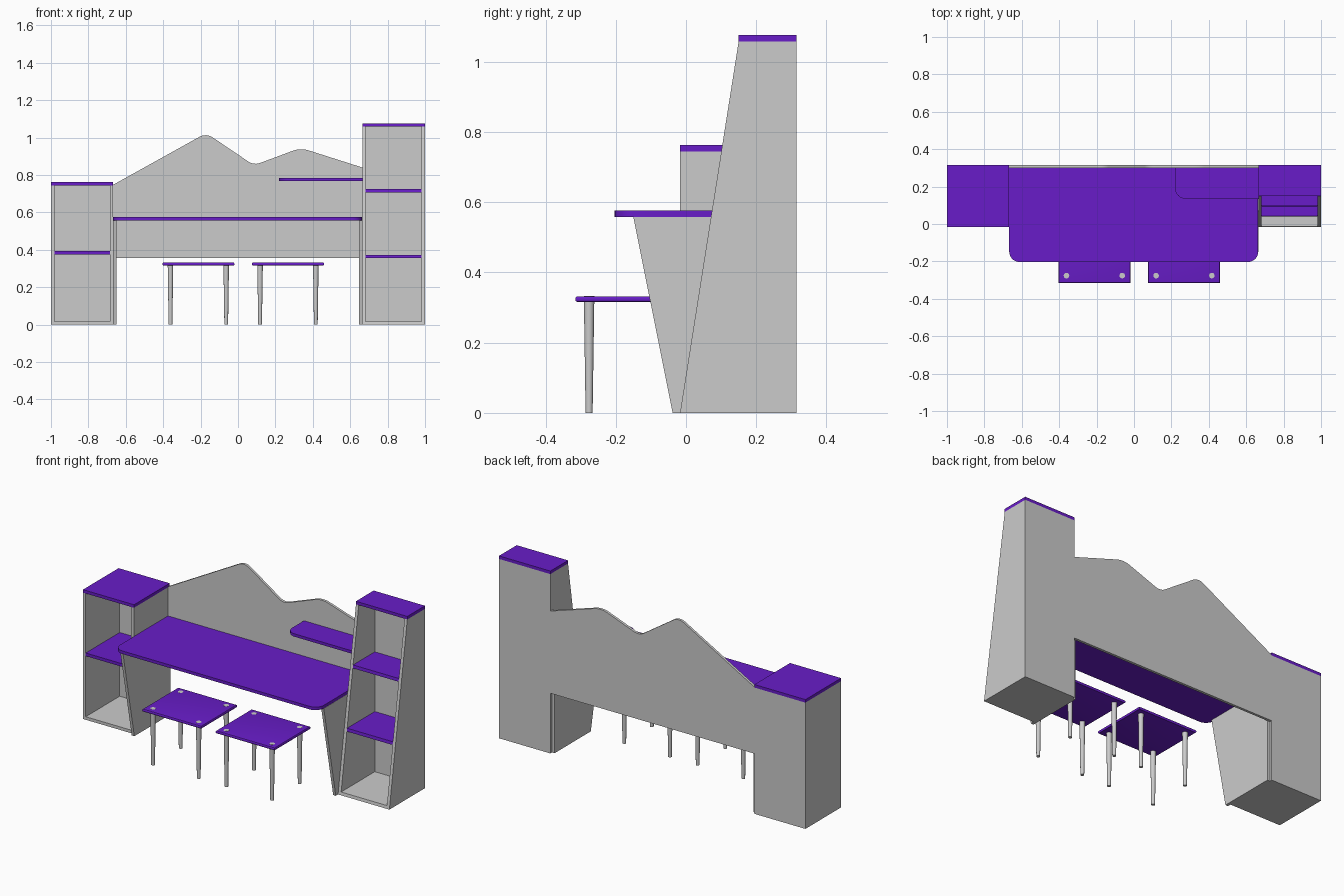
import bpy, bmesh, math
from mathutils import Vector

if "Cube" in bpy.data.objects:
    bpy.data.objects.remove(bpy.data.objects["Cube"])

purple = bpy.data.materials.new("purple")
purple.diffuse_color = (0.138, 0.012, 0.578, 1)
purple.use_nodes = True
purple.node_tree.nodes["Principled BSDF"].inputs["Base Color"].default_value = purple.diffuse_color
T = 0.018                      # board thickness
BACK, INNER = 0.315, 0.300     # outer and inner face of the back boards


def finish(name, bm, mat=None, smooth=False):
    bmesh.ops.recalc_face_normals(bm, faces=bm.faces)
    me = bpy.data.meshes.new(name)
    bm.to_mesh(me)
    bm.free()
    ob = bpy.data.objects.new(name, me)
    bpy.context.collection.objects.link(ob)
    if mat:
        me.materials.append(mat)
    if smooth:
        bpy.ops.object.select_all(action='DESELECT')
        bpy.context.view_layer.objects.active = ob
        ob.select_set(True)
        bpy.ops.object.shade_smooth_by_angle(angle=math.radians(30))
    return ob


def rounded(pts, steps=6):
    """Outline from (u, v, cut) points; cut > 0 rounds that corner."""
    out = []
    for i, (u, v, cut) in enumerate(pts):
        p = Vector((u, v))
        if not cut:
            out.append(p)
            continue
        a = p + (Vector(pts[i - 1][:2]) - p).normalized() * cut
        b = p + (Vector(pts[(i + 1) % len(pts)][:2]) - p).normalized() * cut
        # rational quadratic weight gives a true circular arc
        half = (a - p).angle(b - p) / 2
        w = math.sin(half)
        for k in range(steps + 1):
            t = k / steps
            c0, c1, c2 = (1 - t) ** 2, 2 * w * t * (1 - t), t * t
            out.append((a * c0 + p * c1 + b * c2) / (c0 + c1 + c2))
    return out


def prism(name, pts, axis, lo, hi, mat=None, smooth=False):
    """Extrude a 2D outline along an axis from lo to hi."""
    place = {'x': lambda u, v, d: (d, u, v),
             'y': lambda u, v, d: (u, d, v),
             'z': lambda u, v, d: (u, v, d)}[axis]
    bm = bmesh.new()
    face = bm.faces.new([bm.verts.new(place(p[0], p[1], lo)) for p in pts])
    ext = bmesh.ops.extrude_face_region(bm, geom=[face])
    move = Vector(place(0, 0, hi - lo))
    bmesh.ops.translate(bm, vec=move, verts=[g for g in ext['geom']
                                             if isinstance(g, bmesh.types.BMVert)])
    return finish(name, bm, mat, smooth)


def box(name, x0, x1, y0, y1, z0, z1, mat=None):
    return prism(name, [(x0, y0), (x1, y0), (x1, y1), (x0, y1)], 'z', z0, z1, mat)


def cabinet(name, x0, x1, height, top_y, shelves):
    """Open-front cabinet whose front runs from y=-0.017 to top_y."""
    base_y, body = -0.017, height - T
    front = lambda z: base_y + (top_y - base_y) * z / body
    side = [(base_y, 0), (BACK, 0), (BACK, body), (top_y, body)]
    prism(name + "_left_wall", side, 'x', x0, x0 + T)
    prism(name + "_right_wall", side, 'x', x1 - T, x1)
    a, b = x0 + T, x1 - T
    box(name + "_back", a, b, INNER, BACK, 0, body)

    def board(part, z0, z1, mat=None):
        prism(part, [(front(z0), z0), (INNER, z0), (INNER, z1), (front(z1), z1)],
              'x', a, b, mat)
    board(name + "_floor", 0, T)
    for i, z in enumerate(shelves):
        board(f"{name}_shelf_{i + 1}", z, z + T, purple)
    box(name + "_top", x0, x1, top_y, BACK, body, height, purple)


# Side cabinets
cabinet("low_cabinet", -1.0, -0.667, 0.763, -0.017, [0.376])
cabinet("tall_cabinet", 0.665, 1.0, 1.076, 0.150, [0.355, 0.707])

# Mountain-shaped back panel
ridge = [(-0.667, 0.355, 0), (0.665, 0.355, 0), (0.665, 0.840, 0),
         (0.335, 0.945, 0.045), (0.085, 0.852, 0.035),
         (-0.170, 1.024, 0.04), (-0.667, 0.748, 0)]
prism("back_panel", rounded(ridge), 'y', INNER, BACK, None, True)

# Desk top with rounded front corners
desk = [(-0.667, -0.203, 0.055), (0.664, -0.203, 0.055),
        (0.664, INNER, 0), (-0.667, INNER, 0)]
prism("desk_top", rounded(desk, 8), 'z', 0.558, 0.576, purple, True)

# Slanted desk legs
leg = [(-0.038, 0), (INNER, 0), (INNER, 0.558), (-0.150, 0.558)]
prism("left_desk_leg", leg, 'x', -0.667, -0.650)
prism("right_desk_leg", leg, 'x', 0.648, 0.665)

# Small wall shelf
shelf = [(0.220, 0.135, 0.055), (0.665, 0.135, 0), (0.665, INNER, 0), (0.220, INNER, 0)]
prism("wall_shelf", rounded(shelf, 8), 'z', 0.768, 0.785, purple, True)

# Stools with softened seat edges and tapered legs
SY0, SY1, Z0, Z1 = -0.315, 0.020, 0.316, 0.332
for side, cx in (("left", -0.212), ("right", 0.267)):
    bm = bmesh.new()
    bmesh.ops.create_cube(bm, size=1)
    for v in bm.verts:
        v.co = (cx + v.co.x * 0.385, (SY0 + SY1) / 2 + v.co.y * (SY1 - SY0),
                (Z0 + Z1) / 2 + v.co.z * (Z1 - Z0))
    rims = [e for e in bm.edges if abs(e.verts[0].co.z - e.verts[1].co.z) < 1e-5]
    bmesh.ops.bevel(bm, geom=rims, offset=0.006, segments=3, profile=0.5,
                    affect='EDGES')
    finish(side + "_stool_seat", bm, purple, True)
    for i, dx in enumerate((-0.149, 0.149)):
        for j, y in enumerate((SY0 + 0.039, SY1 - 0.039)):
            bm = bmesh.new()
            bmesh.ops.create_cone(bm, cap_ends=True, segments=24, radius1=0.010,
                                  radius2=0.015, depth=Z1 + 0.0005)
            bmesh.ops.translate(bm, vec=(cx + dx, y, (Z1 + 0.0005) / 2), verts=bm.verts)
            finish(f"{side}_stool_leg_{2 * i + j + 1}", bm, None, True)
